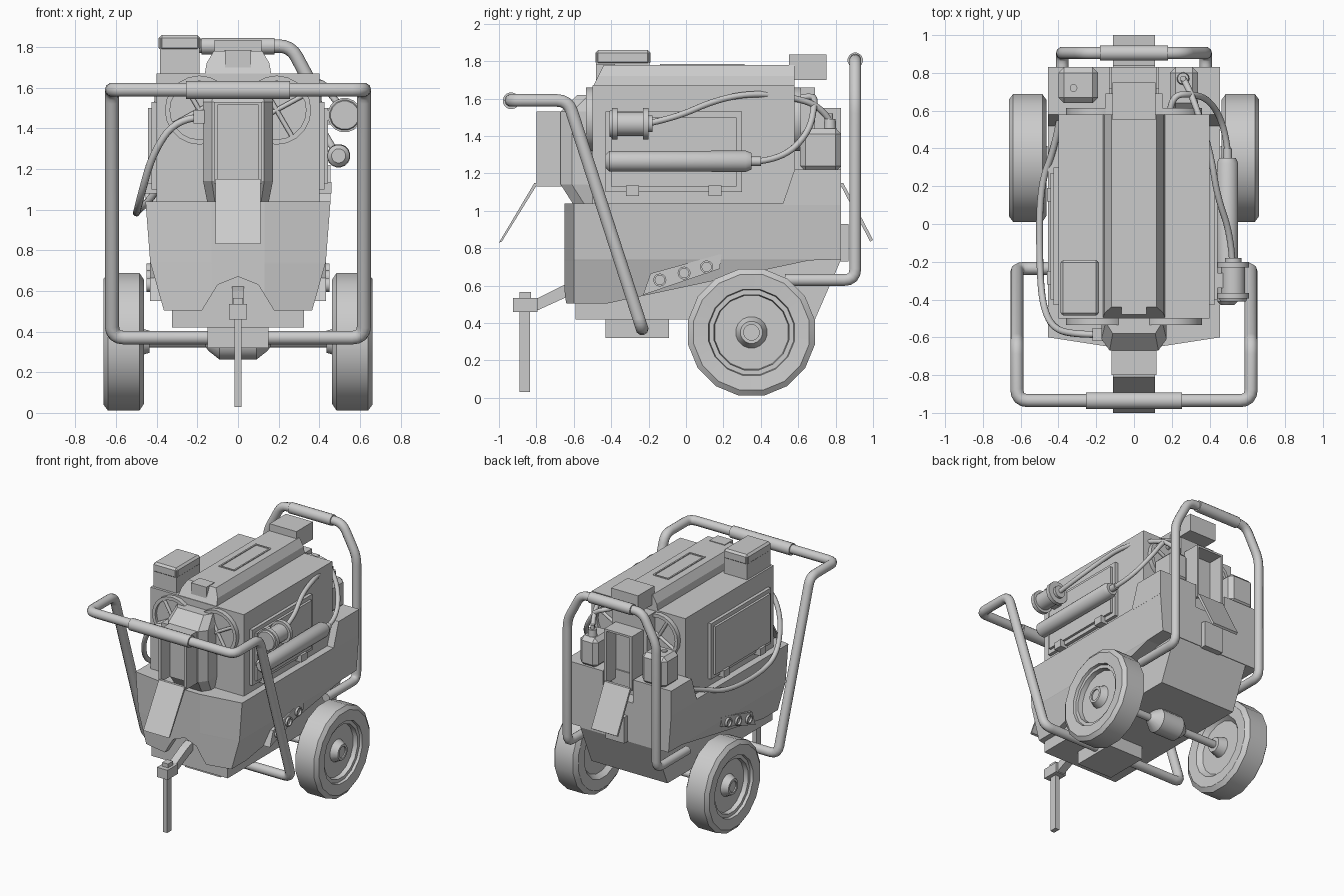
import bpy, bmesh, math
from mathutils import Vector

if "Cube" in bpy.data.objects:
    bpy.data.objects.remove(bpy.data.objects["Cube"])

GREY = bpy.data.materials.new("plain_grey")
GREY.use_nodes = True
GREY.diffuse_color = (0.6, 0.6, 0.6, 1)
GREY.node_tree.nodes["Principled BSDF"].inputs["Base Color"].default_value = (0.6, 0.6, 0.6, 1)


def finish(name, bm, smooth=False):
    bmesh.ops.recalc_face_normals(bm, faces=bm.faces)
    mesh = bpy.data.meshes.new(name)
    bm.to_mesh(mesh)
    bm.free()
    mesh.materials.append(GREY)
    ob = bpy.data.objects.new(name, mesh)
    bpy.context.collection.objects.link(ob)
    if smooth:
        bpy.ops.object.select_all(action='DESELECT')
        ob.select_set(True)
        bpy.context.view_layer.objects.active = ob
        bpy.ops.object.shade_smooth_by_angle(angle=math.radians(35))
    return ob


def loft(name, rings, smooth=False, caps=True):
    """Skin a stack of equal-length closed rings."""
    bm = bmesh.new()
    rows = [[bm.verts.new(p) for p in r] for r in rings]
    n = len(rows[0])
    for a, b in zip(rows, rows[1:]):
        for i in range(n):
            bm.faces.new((a[i], a[(i + 1) % n], b[(i + 1) % n], b[i]))
    if caps:
        bm.faces.new(rows[0])
        bm.faces.new(rows[-1])
    return finish(name, bm, smooth)


def prism(name, profile, x0, x1):
    return loft(name, [[(x, y, z) for y, z in profile] for x in (x0, x1)])


def box(name, x, y, z, bevel=0):
    ob = prism(name, [(y[0], z[0]), (y[1], z[0]), (y[1], z[1]), (y[0], z[1])], *x)
    if bevel:
        m = ob.modifiers.new("bevel", 'BEVEL')
        m.width, m.segments = bevel, 1
    return ob


def lathe(name, centre, axis, profile, n=16):
    """Revolve (offset, radius) pairs about an axis line through centre."""
    axis = Vector(axis)
    u = axis.orthogonal().normalized()
    v = axis.cross(u)
    rings = []
    for d, r in profile:
        rings.append([Vector(centre) + axis * d + r * (u * math.cos(t) + v * math.sin(t))
                      for t in (2 * math.pi * (i + 0.5) / n for i in range(n))])
    return loft(name, rings, True)


def tube(name, pts, r, bend=0.0, closed=False):
    """Pipe along points; bend rounds the corners, otherwise a flowing hose."""
    cu = bpy.data.curves.new(name, 'CURVE')
    cu.dimensions = '3D'
    cu.bevel_depth, cu.bevel_resolution, cu.use_fill_caps = r, 3, True
    pts = [Vector(p) for p in pts]
    if bend:
        out = []
        for i, p in enumerate(pts):
            if not closed and i in (0, len(pts) - 1):
                out.append(p)
                continue
            a = p + (pts[i - 1] - p).normalized() * bend
            b = p + (pts[(i + 1) % len(pts)] - p).normalized() * bend
            for k in range(5):
                t = k / 4
                out.append(a * (1 - t) ** 2 + p * 2 * t * (1 - t) + b * t * t)
        pts = out
    sp = cu.splines.new('POLY' if bend else 'NURBS')
    sp.points.add(len(pts) - 1)
    for q, p in zip(sp.points, pts):
        q.co = (*p, 1)
    sp.use_cyclic_u = closed
    if not bend:
        sp.use_endpoint_u, sp.order_u, sp.resolution_u = True, 3, 6
    cu.materials.append(GREY)
    ob = bpy.data.objects.new(name, cu)
    bpy.context.collection.objects.link(ob)
    bpy.ops.object.select_all(action='DESELECT')
    ob.select_set(True)
    bpy.context.view_layer.objects.active = ob
    bpy.ops.object.convert(target='MESH')
    bpy.ops.object.shade_smooth_by_angle(angle=math.radians(40))
    return bpy.context.object


# Lower body: tapering skirt over a narrower tub
def plan(w, back, z):
    return [(0.13, -0.65, z), (w, -0.6, z), (w, back, z),
            (-w, back, z), (-w, -0.6, z), (-0.13, -0.65, z)]


skirt = loft("lower_body", [plan(0.365, -0.42, 0.505), plan(0.43, 0.66, 0.735),
                            plan(0.432, 0.83, 0.74), plan(0.455, 0.83, 1.04)])
prism("tub", [(-0.59, 0.42), (0.69, 0.42), (0.825, 0.73), (0.825, 1), (-0.59, 1)], -0.325, 0.325)
box("tub_foot", (-0.15, 0.15), (-0.43, -0.09), (0.32, 0.43))

# Arched recess for the drawbar
arch = [(-0.18, 0.4), (-0.18, 0.5), (-0.1, 0.63), (0, 0.67), (0.1, 0.63), (0.18, 0.5), (0.18, 0.4)]
cutter = loft("recess_cutter", [[(x, y, z) for x, z in arch] for y in (-0.75, -0.594)])
cutter.hide_render = cutter.hide_viewport = True
cut = skirt.modifiers.new("recess", 'BOOLEAN')
cut.object, cut.solver = cutter, 'EXACT'

# Rear shoulders, joined to the body by a sloping edge
for s, side in ((1, "left"), (-1, "right")):
    prism("rear_shoulder_" + side, [(0.515, 1.03), (0.83, 1.03), (0.83, 1.22), (0.58, 1.22)],
          s * 0.13, s * 0.455)
box("rear_deck", (-0.14, 0.14), (0.5, 0.72), (1.03, 1.2))
box("rear_lower_box", (-0.08, 0.08), (0.82, 0.87), (0.73, 0.93))

# Hood with raised spine and recessed slot frame
box("hood", (-0.4, 0.4), (-0.5, 0.58), (1.03, 1.67))
spine = [(-0.165, 1.66), (-0.155, 1.72), (-0.12, 1.78), (0.12, 1.78), (0.155, 1.72), (0.165, 1.66)]
loft("hood_spine", [[(x, y + (z - 1.66) * k, z) for x, z in spine]
                    for y, k in ((-0.5, 0.5), (0.58, 0))])
for s in (-1, 1):
    box("slot_rail", (s * 0.055, s * 0.067), (-0.14, 0.31), (1.775, 1.786))
for y in (-0.14, 0.3):
    box("slot_end", (-0.06, 0.06), (y, y + 0.012), (1.775, 1.786))
box("spine_latch", (-0.065, 0.065), (-0.48, -0.38), (1.66, 1.785))
box("intake_box", (-0.385, -0.19), (-0.48, -0.195), (1.66, 1.845))
box("intake_lid", (-0.39, -0.185), (-0.485, -0.19), (1.78, 1.86), 0.015)
box("control_box", (-0.115, 0.115), (0.55, 0.75), (1.7, 1.835))

# Side panels and lamp plates
for s, side in ((1, "left"), (-1, "right")):
    box("side_panel_" + side, (s * 0.39, s * 0.425), (-0.43, 0.3), (1.1, 1.53))
    box("panel_face_" + side, (s * 0.42, s * 0.443), (-0.4, 0.27), (1.13, 1.5))
    for y in (-0.32, 0.12):
        box("panel_hinge_" + side, (s * 0.4, s * 0.46), (y, y + 0.07), (1.08, 1.135))
    prism("lamp_plate_" + side, [(-0.23, 0.55), (0.18, 0.69), (0.19, 0.77), (-0.19, 0.665)],
          s * 0.38, s * 0.434)
    for y, z in ((-0.14, 0.63), (-0.01, 0.667), (0.11, 0.7)):
        lathe("lamp_" + side, (s * 0.42, y, z), (s, 0, 0),
              [(0, 0.035), (0.03, 0.035), (0.03, 0.025), (0.015, 0.025)], 12)

# Round fan grilles with crossed bars, front and back
for y, s in ((-0.5, -1), (0.58, 1)):
    for x in (-0.19, 0.19):
        lathe("fan_grille", (x, y, 1.49), (0, s, 0),
              [(0, 0.17), (0.035, 0.17), (0.035, 0.145), (0.015, 0.145)], 20)
        for a in (0.5, 2.1):
            d = Vector((math.cos(a), 0, math.sin(a))) * 0.15
            c = Vector((x, y + s * 0.022, 1.49))
            tube("grille_bar", [c - d, c + d], 0.012, 0.01)


# Chutes: housing, open-faced hood and sloping flap
def chute(tag, s, y0, y1, top):
    box(tag + "_chute_back", (-0.115, 0.115), (s * y0, s * (y0 + 0.03)), (1.13, top))
    box(tag + "_chute_roof", (-0.118, 0.118), (s * y0, s * y1), (top - 0.015, top))
    for x in (-1, 1):
        box(tag + "_chute_wall", (x * 0.1, x * 0.118), (s * y0, s * y1), (1.13, top))
    prism(tag + "_chute_flap", [(s * (y1 - 0.01), 1.15), (s * (y1 + 0.01), 1.15),
                                (s, 0.845 if s > 0 else 0.83), (s * 0.985, 0.835)], -0.11, 0.11)


def oct_plan(w, z, y):
    return [(w, -0.49, z), (w, y + 0.06, z), (w * 0.75, y, z), (-w * 0.75, y, z),
            (-w, y + 0.06, z), (-w, -0.49, z)]


loft("front_chute_housing", [oct_plan(0.15, 1.03, -0.6), oct_plan(0.172, 1.14, -0.67),
                             oct_plan(0.172, 1.53, -0.67), oct_plan(0.15, 1.62, -0.58)])
chute("front", -1, 0.66, 0.8, 1.53)
box("rear_chute_housing", (-0.15, 0.15), (0.57, 0.69), (1.15, 1.66))
chute("rear", 1, 0.68, 0.83, 1.55)

# Rear bottle and can
box("rear_bottle", (0.19, 0.34), (0.61, 0.83), (1.21, 1.44), 0.03)
lathe("bottle_cap", (0.26, 0.77, 1.42), (0, 0, 1), [(0, 0.035), (0.07, 0.03), (0.07, 0.015), (0.1, 0.015)], 12)
box("rear_can", (-0.4, -0.19), (0.64, 0.83), (1.21, 1.45), 0.03)
lathe("can_cap", (-0.32, 0.72, 1.44), (0, 0, 1), [(0, 0.02), (0.02, 0.02)], 12)

# Gas cylinder and filter canister on the left side
lathe("gas_cylinder", (0.495, 0, 1.265), (0, 1, 0),
      [(-0.43, 0.035), (-0.41, 0.055), (0.32, 0.058), (0.35, 0.045), (0.35, 0.025), (0.4, 0.025)])
lathe("filter_canister", (0.525, 0, 1.465), (0, 1, 0),
      [(-0.41, 0.07), (-0.395, 0.075), (-0.395, 0.085), (-0.365, 0.085), (-0.365, 0.065),
       (-0.23, 0.065), (-0.23, 0.085), (-0.2, 0.085), (-0.2, 0.045), (-0.18, 0.045)])
box("canister_bracket", (0.39, 0.48), (-0.34, -0.26), (1.42, 1.5))

# Hoses
tube("canister_hose", [(0.52, -0.19, 1.47), (0.51, -0.05, 1.5), (0.44, 0.15, 1.59), (0.41, 0.35, 1.63),
                       (0.35, 0.56, 1.61), (0.29, 0.72, 1.56), (0.26, 0.77, 1.48)], 0.017)
tube("cylinder_hose", [(0.495, 0.39, 1.265), (0.48, 0.52, 1.28), (0.4, 0.66, 1.42),
                       (0.3, 0.69, 1.58), (0.2, 0.68, 1.62), (0.19, 0.59, 1.6)], 0.017)
tube("side_hose", [(-0.18, -0.585, 1.455), (-0.3, -0.585, 1.45), (-0.42, -0.56, 1.28), (-0.48, -0.45, 1.06),
                   (-0.5, -0.25, 0.98), (-0.5, 0.2, 0.99), (-0.42, 0.4, 1.06), (-0.39, 0.57, 1.12)], 0.018)
box("hose_socket", (-0.22, -0.16), (-0.62, -0.55), (1.425, 1.49))

# Tubular handles with thicker grips
tube("front_handle", [(-0.62, -0.935, 1.59), (0.62, -0.935, 1.59), (0.62, -0.63, 1.59),
                      (0.62, -0.235, 0.37), (-0.62, -0.235, 0.37), (-0.62, -0.63, 1.59)], 0.035, 0.06, True)
lathe("front_grip", (0, -0.935, 1.588), (1, 0, 0), [(-0.255, 0.045), (0.255, 0.045)])
half = [(0.38, 0.53, 0.63), (0.38, 0.905, 0.63), (0.38, 0.905, 1.58), (0.26, 0.905, 1.805)]
tube("rear_handle", half + [(-x, y, z) for x, y, z in reversed(half)], 0.033, 0.06)
lathe("rear_grip", (0, 0.905, 1.805), (1, 0, 0), [(-0.18, 0.041), (0.18, 0.041)])

# Drawbar and stand
prism("drawbar_arm", [(-0.8, 0.465), (-0.57, 0.57), (-0.57, 0.63), (-0.66, 0.6), (-0.8, 0.53)], -0.03, 0.03)
box("drawbar_head", (-0.045, 0.045), (-0.925, -0.795), (0.46, 0.535))
box("drawbar_pin", (-0.025, 0.025), (-0.89, -0.83), (0.53, 0.565))
box("stand_leg", (-0.018, 0.018), (-0.89, -0.835), (0.03, 0.47))

# Wheels and axle
for s, side in ((1, "left"), (-1, "right")):
    lathe("wheel_" + side, (0, 0.35, 0.35), (s, 0, 0),
          [(0.435, 0.055), (0.5, 0.075), (0.5, 0.2), (0.465, 0.23), (0.462, 0.31), (0.485, 0.345),
           (0.64, 0.345), (0.662, 0.315), (0.655, 0.235), (0.635, 0.23), (0.635, 0.205), (0.6, 0.2),
           (0.6, 0.085), (0.65, 0.06), (0.65, 0.042), (0.64, 0.042)])
lathe("axle", (0, 0.35, 0.35), (1, 0, 0),
      [(-0.5, 0.028), (-0.16, 0.028), (-0.14, 0.05), (-0.09, 0.09), (0.09, 0.09),
       (0.14, 0.05), (0.16, 0.028), (0.5, 0.028)])
box("axle_mount", (-0.07, 0.07), (0.29, 0.41), (0.38, 0.46))
